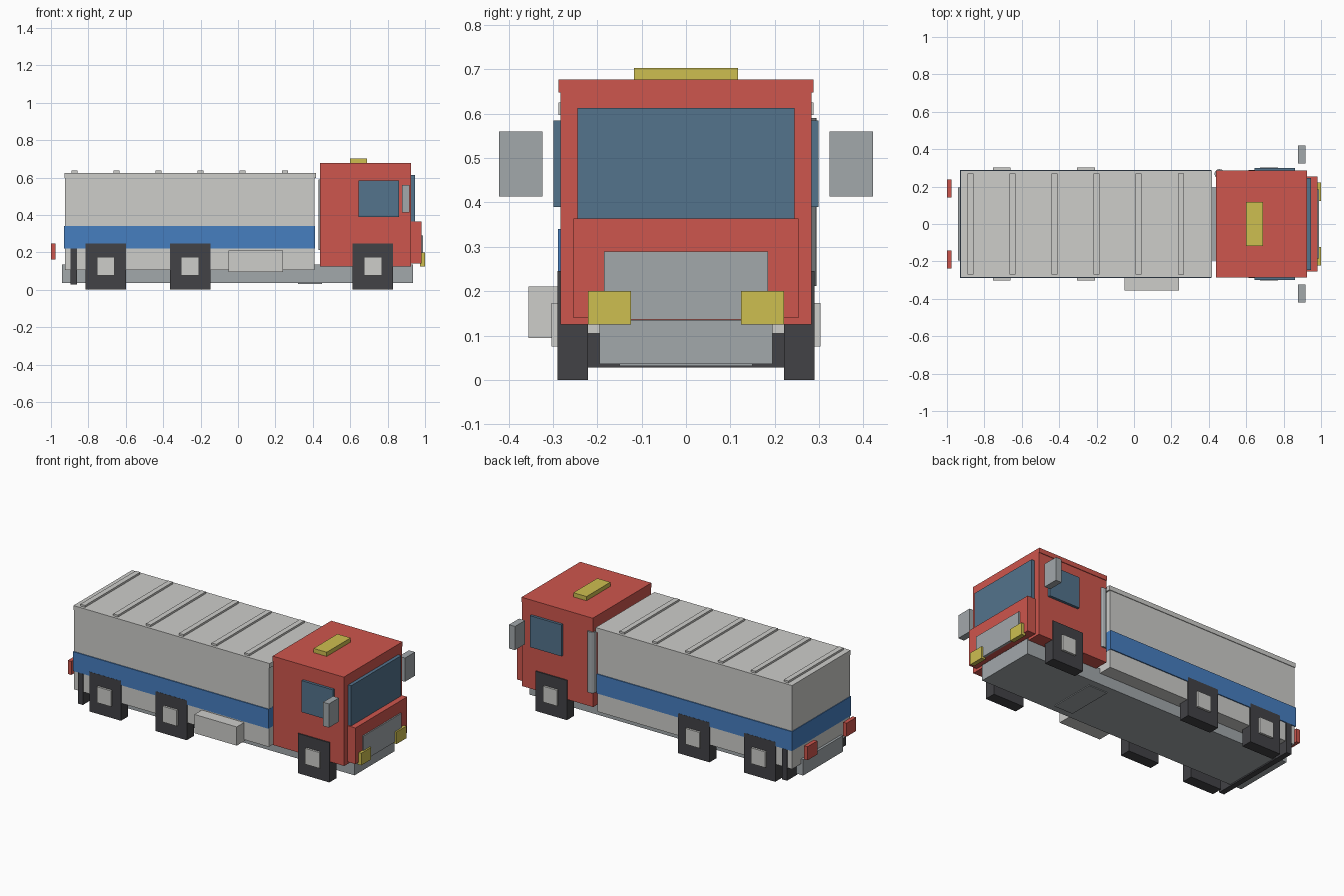
import bpy, bmesh, math

if "Cube" in bpy.data.objects:
    bpy.data.objects.remove(bpy.data.objects["Cube"])


def srgb(r, g, b):
    lin = [((c / 255 + 0.055) / 1.055) ** 2.4 for c in (r, g, b)]
    return (*lin, 1.0)


def material(name, rgb):
    m = bpy.data.materials.new(name)
    m.diffuse_color = srgb(*rgb)
    m.use_nodes = True
    m.node_tree.nodes["Principled BSDF"].inputs["Base Color"].default_value = m.diffuse_color
    return m


RED = material("cab_red", (206, 86, 77))
LIGHT = material("light_grey", (205, 205, 202))
GREY = material("metal_grey", (162, 168, 171))
DARK = material("tyre_dark", (66, 66, 70))
BLUE = material("stripe_blue", (70, 126, 192))
GLASS = material("window_blue", (83, 115, 140))
YELLOW = material("lamp_yellow", (206, 191, 80))


def add(name, bm, mat):
    me = bpy.data.meshes.new(name)
    bm.to_mesh(me)
    bm.free()
    me.materials.append(mat)
    ob = bpy.data.objects.new(name, me)
    bpy.context.collection.objects.link(ob)
    return ob


def box(name, xr, yr, zr, mat):
    """Box given by its x, y and z ranges."""
    bm = bmesh.new()
    bmesh.ops.create_cube(bm, size=1)
    for v in bm.verts:
        v.co = [r[0] if c < 0 else r[1] for c, r in zip(v.co, (xr, yr, zr))]
    return add(name, bm, mat)


def pair(name, xr, yr, zr, mat):
    """Box on the +y side and its mirror on the -y side."""
    box(name + "_left", xr, yr, zr, mat)
    box(name + "_right", xr, (-yr[1], -yr[0]), zr, mat)


def centred(name, xr, half, zr, mat):
    return box(name, xr, (-half, half), zr, mat)


# Chassis, underside plate and rear mud flap
centred("chassis", (-0.94, 0.935), 0.195, (0.036, 0.135), GREY)
centred("underside_plate", (0.32, 0.45), 0.15, (0.031, 0.037), GREY)
centred("mud_flap", (-0.895, -0.86), 0.29, (0.028, 0.22), DARK)

# Cargo body with stripe, roof and roof ribs
centred("cargo_body", (-0.925, 0.41), 0.283, (0.105, 0.60), LIGHT)
centred("cargo_stripe", (-0.929, 0.411), 0.289, (0.22, 0.34), BLUE)
centred("cargo_roof", (-0.927, 0.418), 0.287, (0.597, 0.625), LIGHT)
for i in range(6):
    x = -0.875 + 0.225 * i
    centred(f"roof_rib_{i + 1}", (x - 0.016, x + 0.016), 0.27, (0.62, 0.637), LIGHT)

# Cab with roof and nose
centred("cab", (0.438, 0.926), 0.283, (0.125, 0.65), RED)
centred("cab_roof", (0.438, 0.926), 0.287, (0.648, 0.677), RED)
centred("nose", (0.92, 0.982), 0.253, (0.14, 0.364), RED)
centred("windscreen", (0.92, 0.947), 0.245, (0.36, 0.613), GLASS)
centred("grille", (0.975, 0.99), 0.185, (0.136, 0.29), GREY)
centred("roof_beacon", (0.60, 0.69), 0.117, (0.67, 0.703), YELLOW)
pair("side_window", (0.645, 0.86), (0.275, 0.299), (0.39, 0.585), GLASS)
pair("mirror", (0.877, 0.918), (0.323, 0.421), (0.413, 0.56), GREY)
pair("headlight", (0.972, 1.0), (0.124, 0.221), (0.125, 0.20), YELLOW)

# Tail lights, set behind the body
pair("tail_light", (-1.0, -0.976), (0.143, 0.238), (0.163, 0.247), RED)

# Square wheels with hubs
for name, x in (("rear", -0.707), ("middle", -0.256), ("front", 0.721)):
    pair(name + "_wheel", (x - 0.108, x + 0.108), (0.221, 0.29), (0, 0.246), DARK)
    pair(name + "_hub", (x - 0.048, x + 0.048), (0.28, 0.303), (0.076, 0.174), LIGHT)

# Fuel tank on the front side only
box("fuel_tank", (-0.05, 0.24), (-0.355, -0.22), (0.095, 0.211), LIGHT)

# Exhaust stack at the back corner of the cab
bm = bmesh.new()
bmesh.ops.create_cone(bm, cap_ends=True, segments=12, radius1=0.026, radius2=0.026, depth=0.378)
bmesh.ops.translate(bm, verts=bm.verts, vec=(0.456, 0.268, 0.401))
add("exhaust_stack", bm, GREY)
